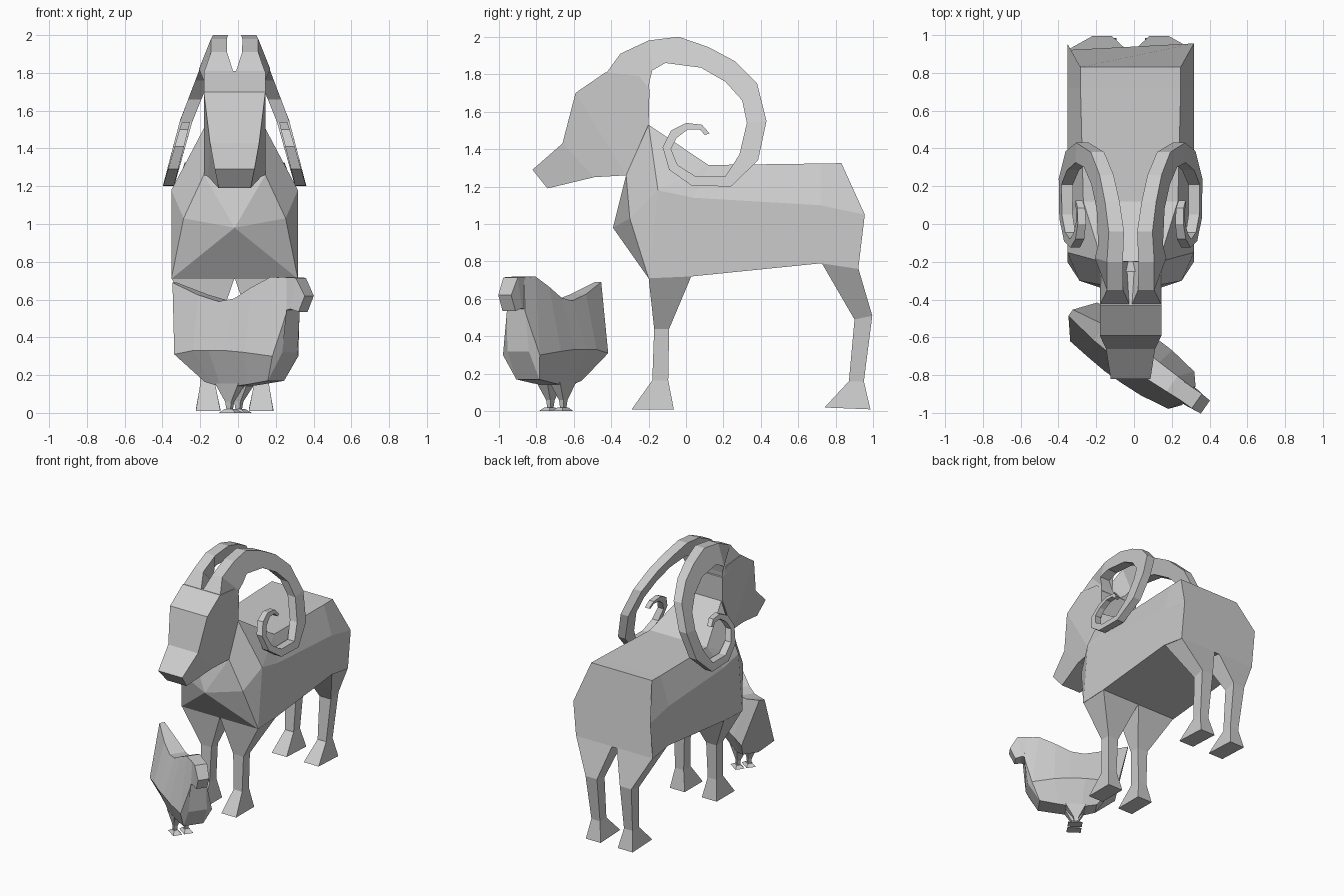
import bpy, bmesh, math

CX = -0.018  # centre line of the large animal


def finish(name, bm, loc=(0, 0, 0), rot=0):
    bmesh.ops.recalc_face_normals(bm, faces=bm.faces)
    me = bpy.data.meshes.new(name)
    bm.to_mesh(me)
    bm.free()
    ob = bpy.data.objects.new(name, me)
    ob.location = loc
    ob.rotation_euler.z = rot
    bpy.context.collection.objects.link(ob)
    return ob


def loft(name, rings, loc=(CX, 0, 0), rot=0):
    bm = bmesh.new()
    vs = [[bm.verts.new(p) for p in r] for r in rings]
    n = len(vs[0])
    for a, b in zip(vs, vs[1:]):
        for i in range(n):
            j = (i + 1) % n
            bm.faces.new((a[i], a[j], b[j], b[i]))
    bm.faces.new(vs[0])
    bm.faces.new(vs[-1])
    return finish(name, bm, loc, rot)


def sym(half):
    """Full ring from its +x half, listed top to bottom."""
    return half + [(-x, y, z) for x, y, z in reversed(half)]


def box_ring(x0, x1, y0, y1, z0, z1=None):
    z1 = z0 if z1 is None else z1
    return [(x0, y0, z0), (x1, y0, z0), (x1, y1, z1), (x0, y1, z1)]


# Barrel of the body
loft("body", [
    sym([(.265, .83, 1.325), (.335, .955, 1.05), (.335, .92, .76)]),
    sym([(.265, .72, 1.323), (.335, .72, 1.10), (.335, .72, .79)]),
    sym([(.25, .12, 1.315), (.335, .04, 1.14), (.335, .03, .72)]),
])

# Chest and neck
bm = bmesh.new()
for x, y, z in [(.15, -.2, 1.53), (.163, -.32, 1.26), (.335, -.15, 1.18), (.27, -.3, 1.03),
                (0, -.39, .98), (.335, -.2, .71), (.25, .12, 1.315), (.335, .04, 1.14),
                (.335, .03, .72)]:
    for s in ((1, -1) if x else (1,)):
        bm.verts.new((s * x, y, z))
bmesh.ops.convex_hull(bm, input=bm.verts)
bmesh.ops.dissolve_limit(bm, angle_limit=.02, verts=bm.verts, edges=bm.edges)
finish("chest_and_neck", bm, (CX, 0, 0))

# Head
loft("head", [sym(h) for h in [
    [(.105, -.82, 1.29), (.085, -.74, 1.19)],
    [(.13, -.66, 1.43), (.14, -.49, 1.25)],
    [(.163, -.59, 1.70), (.163, -.32, 1.26)],
    [(.163, -.43, 1.81), (.163, -.2, 1.53)],
    [(.163, -.25, 1.79), (.163, -.195, 1.72)],
]])

# Curled horns: outer and inner edge of the spiral as (y, z, y, z)
spiral = [(-.2, 1.98, -.18, 1.82), (-.04, 2.0, -.11, 1.86), (.12, 1.945, .08, 1.835),
          (.26, 1.87, .21, 1.76), (.38, 1.75, .30, 1.66), (.43, 1.55, .325, 1.54),
          (.385, 1.34, .285, 1.37), (.24, 1.2, .21, 1.255), (.03, 1.205, .05, 1.255),
          (-.09, 1.29, -.045, 1.315), (-.125, 1.41, -.08, 1.40), (-.08, 1.50, -.05, 1.46),
          (.0, 1.54, .01, 1.505), (.085, 1.53, .075, 1.505), (.125, 1.485, .10, 1.475)]
slant = [(1.2, .35), (1.55, .255), (1.85, .135), (2.0, .075)]


def horn_x(z):
    for (z0, x0), (z1, x1) in zip(slant, slant[1:]):
        if z <= z1:
            break
    return x0 + (x1 - x0) * (z - z0) / (z1 - z0)


for side, s in (("left", 1), ("right", -1)):
    rings = [
        [(s * .005, -.43, 1.80), (s * .163, -.43, 1.80), (s * .163, -.2, 1.72), (s * .005, -.2, 1.72)],
        [(s * .04, -.35, 1.91), (s * .125, -.35, 1.91), (s * .163, -.195, 1.76), (s * .06, -.195, 1.76)],
    ]
    for i, (yo, zo, yi, zi) in enumerate(spiral):
        t = .042 - .0017 * i
        xo, xi = horn_x(zo), horn_x(zi)
        rings.append([(s * (xo - t), yo, zo), (s * (xo + t), yo, zo),
                      (s * (xi + t), yi, zi), (s * (xi - t), yi, zi)])
    loft(side + "_horn", rings)

    # Legs with flared hooves
    for name, levels in {
        "front_leg": [(0, .335, -.2, .03, .715, .725), (.095, .185, -.17, -.09, .44),
                      (.105, .18, -.18, -.095, .165), (.075, .205, -.29, -.065, .01)],
        "hind_leg": [(.02, .335, .72, .92, .80, .765), (.10, .2, .90, .995, .49, .51),
                     (.105, .18, .87, .95, .16), (.075, .205, .74, .985, .02, .01)],
    }.items():
        loft(side + "_" + name, [[(s * x, y, z) for x, y, z in box_ring(*l)] for l in levels])

# Small bird, built facing +x and turned into place
bird = dict(loc=(-.02, -.69, 0), rot=math.radians(-35))


def bird_ring(*half):
    """Half ring given as (along, half width, height)."""
    pts = [(a, w, z) for a, w, z in half]
    return pts + [(a, -w, z) for a, w, z in reversed(half)]


# Bird body with raised tail and neck
loft("bird_body", [
    bird_ring((-.385, .02, .69), (-.30, .125, .31), (-.15, .06, .165)),
    bird_ring((-.20, .05, .625), (-.17, .14, .33), (-.09, .065, .15)),
    bird_ring((-.06, .06, .59), (-.06, .15, .33), (-.04, .07, .14)),
    bird_ring((.04, .06, .605), (.05, .15, .33), (.04, .07, .14)),
    bird_ring((.15, .055, .665), (.17, .145, .32), (.13, .07, .15)),
    bird_ring((.27, .05, .72), (.33, .12, .30), (.27, .075, .17)),
    bird_ring((.37, .045, .715), (.38, .06, .53), (.36, .07, .32)),
], **bird)

# Bird head and beak
loft("bird_head", [
    bird_ring((.32, .045, .72), (.35, .055, .54)),
    bird_ring((.43, .047, .715), (.40, .052, .55)),
    bird_ring((.485, .042, .62), (.445, .042, .535)),
], **bird)

# Bird legs and feet
for side, s in (("left", 1), ("right", -1)):
    y = s * .042
    loft("bird_" + side + "_leg", [
        box_ring(-.07, .08, y - .035, y + .035, .155),
        box_ring(-.02, .02, y - .014, y + .014, .06),
        box_ring(-.012, .012, y - .011, y + .011, .012)], **bird)
    loft("bird_" + side + "_foot", [
        box_ring(-.045, .06, y - .035, y + .035, 0),
        box_ring(-.02, .03, y - .018, y + .018, .02)], **bird)
